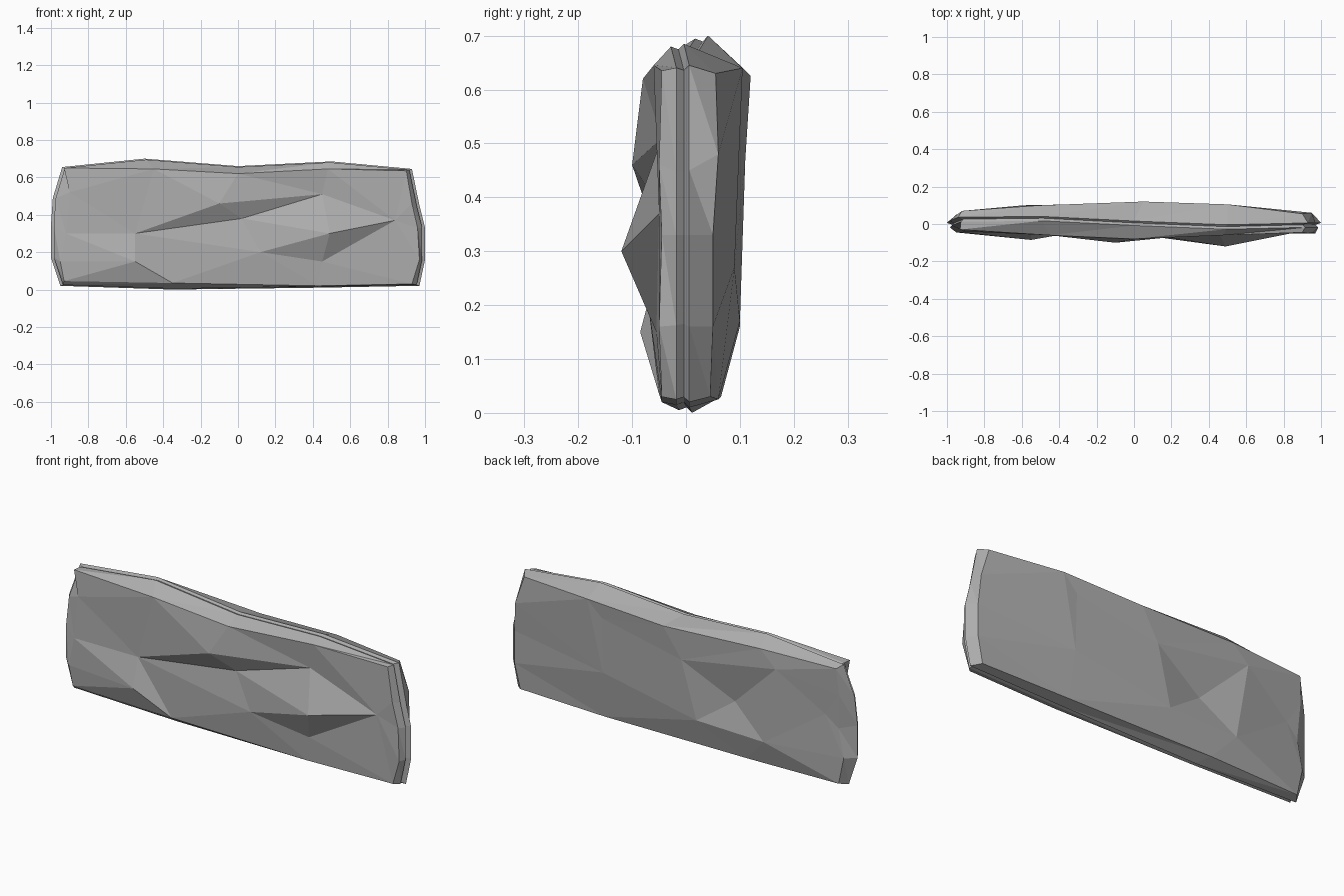
import bpy
import bmesh
from mathutils import Vector
from mathutils.geometry import delaunay_2d_cdt

cube = bpy.data.objects.get("Cube")
if cube:
    bpy.data.objects.remove(cube, do_unlink=True)

# One plain stone colour
stone = bpy.data.materials.new("grey stone")
stone.use_nodes = True
grey = (0.42, 0.42, 0.42, 1)
stone.diffuse_color = grey
shader = next(n for n in stone.node_tree.nodes if n.type == "BSDF_PRINCIPLED")
shader.inputs["Base Color"].default_value = grey
shader.inputs["Roughness"].default_value = 0.9

# Outlines run clockwise from the top corner at -x; each point is x, z, y
crest = [(-.94, .655, .03), (-.5, .7, .035), (0, .66, .01), (.5, .685, -.01), (.93, .645, 0),
         (.97, .45, 0), (1, .33, 0), (1, .16, 0), (.97, .02, 0),
         (.43, .01, 0), (-.35, 0, .005), (-.95, .02, 0),
         (-1, .17, 0), (-1, .34, 0), (-.99, .49, .01)]
front_rim = [(-.93, .65, -.03), (-.45, .645, -.06), (0, .62, -.08), (.48, .645, -.06), (.9, .635, -.045),
             (.93, .46, -.05), (.96, .33, -.045), (.97, .16, -.05), (.93, .03, -.045),
             (.43, .02, -.045), (-.35, .035, -.05), (-.93, .045, -.04),
             (-.95, .15, -.045), (-.92, .3, -.045), (-.9, .52, -.04)]
back_rim = [(-.92, .64, .07), (-.5, .645, .1), (.05, .625, .12), (.5, .64, .105), (.9, .63, .055),
            (.95, .48, .06), (.96, .33, .05), (.96, .16, .05), (.93, .03, .045),
            (.43, .025, .06), (-.4, .03, .065), (-.92, .03, .05),
            (-.95, .17, .05), (-.92, .32, .05), (-.93, .5, .06)]

# Chipped facets inside each broad side, and the creases that must stay sharp
front_knots = [(-.55, .3, -.045), (-.55, .15, -.085), (-.1, .46, -.1), (.02, .38, -.045),
               (.12, .2, -.07), (.45, .51, -.045), (.49, .3, -.12), (.45, .15, -.055),
               (.84, .37, -.05)]
front_creases = [(0, 2), (2, 5), (0, 3), (3, 5), (5, 6), (3, 6), (6, 8), (6, 7),
                 (7, 8), (3, 4), (4, 6), (4, 7), (0, 4), (0, 1)]
back_knots = [(-.05, .47, .11), (-.59, .56, .1), (-.33, .31, .065), (-.13, .17, .1),
              (-.52, .16, .1), (.42, .56, .1), (.42, .27, .09), (-.85, .38, .06)]
back_creases = [(0, 1), (0, 2), (1, 2), (2, 3), (2, 4), (3, 4), (0, 3)]


def add_points(bm, points):
    return [bm.verts.new((x, y, z)) for x, z, y in points]


def fill_side(bm, rim, knots, creases):
    """Triangulate a broad side between its rim and its inner knots."""
    verts = rim + add_points(bm, knots)
    count = len(rim)
    edges = [(i, (i + 1) % count) for i in range(count)]
    edges += [(a + count, b + count) for a, b in creases]
    flat = [Vector((v.co.x, v.co.z)) for v in verts]
    result = delaunay_2d_cdt(flat, edges, [], 1, 1e-5)
    faces, origins = result[2], result[3]
    for face in faces:
        bm.faces.new([verts[origins[i][0]] for i in face])


def join_loops(bm, first, second):
    """Join two outlines with a band of triangles."""
    count = len(first)
    for i in range(count):
        j = (i + 1) % count
        bm.faces.new((first[i], first[j], second[j]))
        bm.faces.new((first[i], second[j], second[i]))


def shifted(points, offset, shrink=1.0):
    """Copy an outline, moved in depth and shrunk towards the middle."""
    middle = .34
    return [(x * shrink, middle + (z - middle) * shrink, y + offset) for x, z, y in points]


# Stone slab: two chipped sides and a narrow cracked edge all round
bm = bmesh.new()
front = add_points(bm, front_rim)
front_lip = add_points(bm, shifted(crest, -.018, .985))
crack = add_points(bm, shifted(crest, -.004, .97))
back_lip = add_points(bm, shifted(crest, .006))
back = add_points(bm, back_rim)
loops = [front, front_lip, crack, back_lip, back]
for first, second in zip(loops, loops[1:]):
    join_loops(bm, first, second)
fill_side(bm, front, front_knots, front_creases)
fill_side(bm, back, back_knots, back_creases)
bmesh.ops.recalc_face_normals(bm, faces=bm.faces[:])

mesh = bpy.data.meshes.new("stone_slab")
bm.to_mesh(mesh)
bm.free()
mesh.materials.append(stone)
slab = bpy.data.objects.new("stone_slab", mesh)
bpy.context.collection.objects.link(slab)
